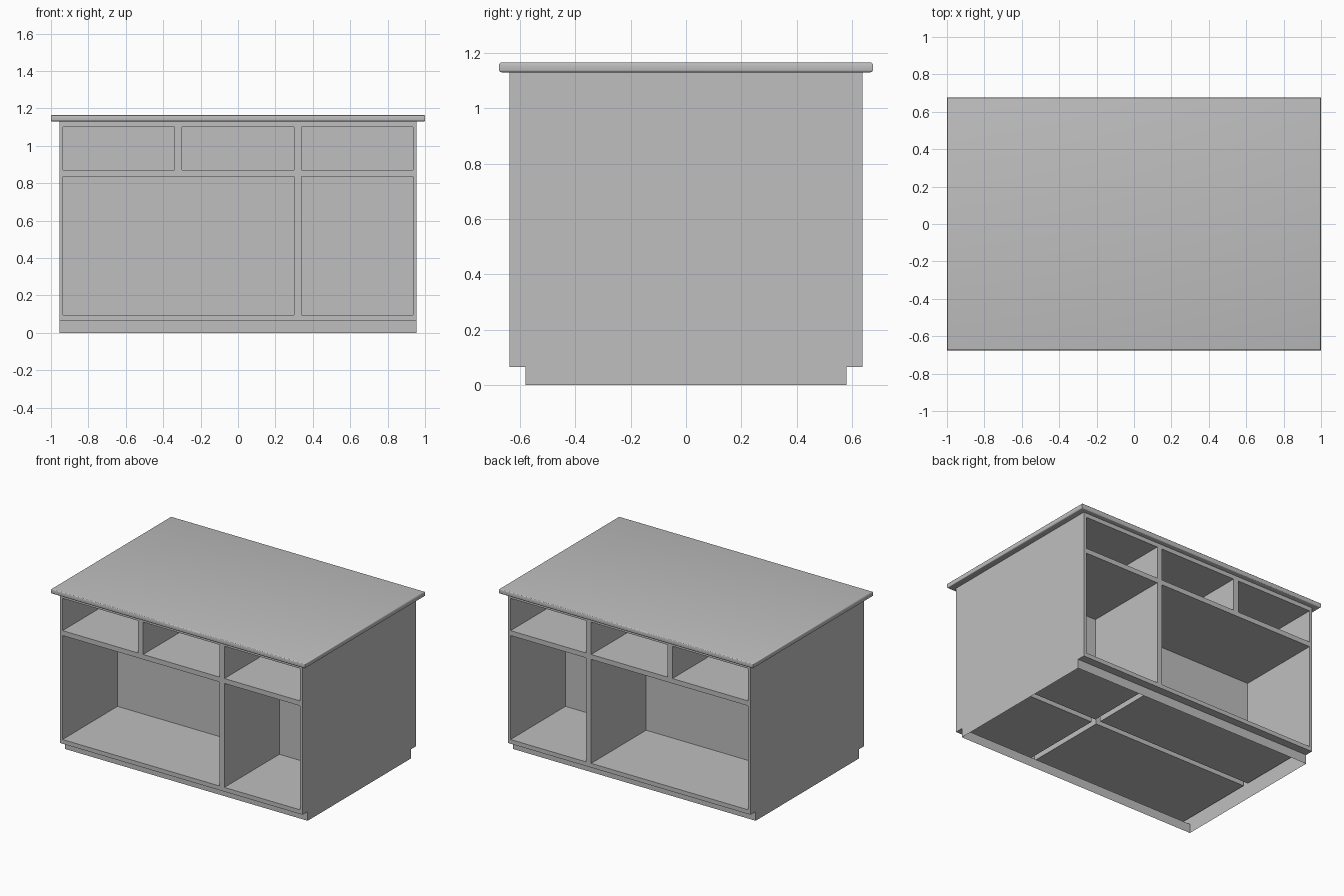
import bpy
import bmesh
from mathutils import Vector

if "Cube" in bpy.data.objects:
    bpy.data.objects.remove(bpy.data.objects["Cube"], do_unlink=True)

GREY = (0.52, 0.52, 0.52, 1.0)
grey = bpy.data.materials.new("plain grey")
grey.use_nodes = True
grey.diffuse_color = GREY
grey.node_tree.nodes["Principled BSDF"].inputs["Base Color"].default_value = GREY

# Main dimensions
HALF_W, HALF_D = 0.955, 0.638
KICK_D, KICK_H = 0.58, 0.065
BODY_TOP, TOP = 1.13, 1.165
POCKET_END = 0.02

# Openings as left, right, bottom, top
DRAWERS = [(-0.935, -0.34, 0.87, 1.10), (-0.30, 0.30, 0.87, 1.10), (0.34, 0.935, 0.87, 1.10)]
CUPBOARDS = [(-0.935, 0.30, 0.095, 0.835), (0.34, 0.935, 0.095, 0.835)]
OPENINGS = DRAWERS + CUPBOARDS


def add_face(bm, points, facing):
    """Add a flat face whose normal points towards facing."""
    face = bm.faces.new([bm.verts.new(p) for p in points])
    face.normal_update()
    if face.normal.dot(Vector(facing)) < 0:
        face.normal_flip()


def finish(bm, name):
    bmesh.ops.remove_doubles(bm, verts=bm.verts, dist=0.0001)
    mesh = bpy.data.meshes.new(name)
    bm.to_mesh(mesh)
    bm.free()
    mesh.materials.append(grey)
    obj = bpy.data.objects.new(name, mesh)
    bpy.context.collection.objects.link(obj)
    return obj


def panel_y(bm, x0, x1, z0, z1, y, facing):
    add_face(bm, [(x0, y, z0), (x1, y, z0), (x1, y, z1), (x0, y, z1)], (0, facing, 0))


def panel_z(bm, x0, x1, y0, y1, z, facing):
    add_face(bm, [(x0, y0, z), (x1, y0, z), (x1, y1, z), (x0, y1, z)], (0, 0, facing))


def panel_x(bm, y0, y1, z0, z1, x, facing):
    add_face(bm, [(x, y0, z0), (x, y1, z0), (x, y1, z1), (x, y0, z1)], (facing, 0, 0))


# Side panels, notched for the recessed plinth
bm = bmesh.new()
half = [(KICK_D, 0), (KICK_D, KICK_H), (HALF_D, KICK_H), (HALF_D, BODY_TOP)]
outline = half + [(-y, z) for y, z in reversed(half)]
for side in (-1, 1):
    add_face(bm, [(side * HALF_W, y, z) for y, z in outline], (side, 0, 0))
finish(bm, "side_panels")

# Front and back frames, with the recessed plinth below
xs = sorted({-HALF_W, HALF_W} | {x for o in OPENINGS for x in o[:2]})
zs = sorted({KICK_H, BODY_TOP} | {z for o in OPENINGS for z in o[2:]})
for name, s in (("front", -1), ("back", 1)):
    bm = bmesh.new()
    for x0, x1 in zip(xs, xs[1:]):
        for z0, z1 in zip(zs, zs[1:]):
            cx, cz = (x0 + x1) / 2, (z0 + z1) / 2
            if not any(a < cx < b and c < cz < d for a, b, c, d in OPENINGS):
                panel_y(bm, x0, x1, z0, z1, s * HALF_D, s)
    bmesh.ops.remove_doubles(bm, verts=bm.verts, dist=0.0001)
    bmesh.ops.dissolve_limit(bm, angle_limit=0.01, verts=bm.verts, edges=bm.edges)
    finish(bm, name + "_frame")

    bm = bmesh.new()
    panel_z(bm, -HALF_W, HALF_W, s * KICK_D, s * HALF_D, KICK_H, -1)
    panel_y(bm, -HALF_W, HALF_W, 0, KICK_H, s * KICK_D, s)
    finish(bm, name + "_plinth")

    # Open compartments reaching almost to the middle
    for label, group in (("drawer", DRAWERS), ("cupboard", CUPBOARDS)):
        bm = bmesh.new()
        y0, y1 = s * HALF_D, s * POCKET_END
        for a, b, c, d in group:
            panel_z(bm, a, b, y0, y1, c, 1)
            panel_z(bm, a, b, y0, y1, d, -1)
            panel_x(bm, y0, y1, c, d, a, 1)
            panel_x(bm, y0, y1, c, d, b, -1)
            panel_y(bm, a, b, c, d, y1, s)
        finish(bm, f"{name}_{label}_compartments")

# Worktop with softened upper and lower edges
bm = bmesh.new()
bmesh.ops.create_cube(bm, size=1)
for v in bm.verts:
    v.co = (v.co.x * 2, v.co.y * 1.35, BODY_TOP + (v.co.z + 0.5) * (TOP - BODY_TOP))
rims = [e for e in bm.edges if abs(e.verts[0].co.z - e.verts[1].co.z) < 0.001]
bmesh.ops.bevel(bm, geom=rims, offset=0.008, segments=3, profile=0.5, affect='EDGES')
worktop = finish(bm, "worktop")
bpy.ops.object.select_all(action='DESELECT')
worktop.select_set(True)
bpy.context.view_layer.objects.active = worktop
bpy.ops.object.shade_smooth_by_angle(angle=0.7)
